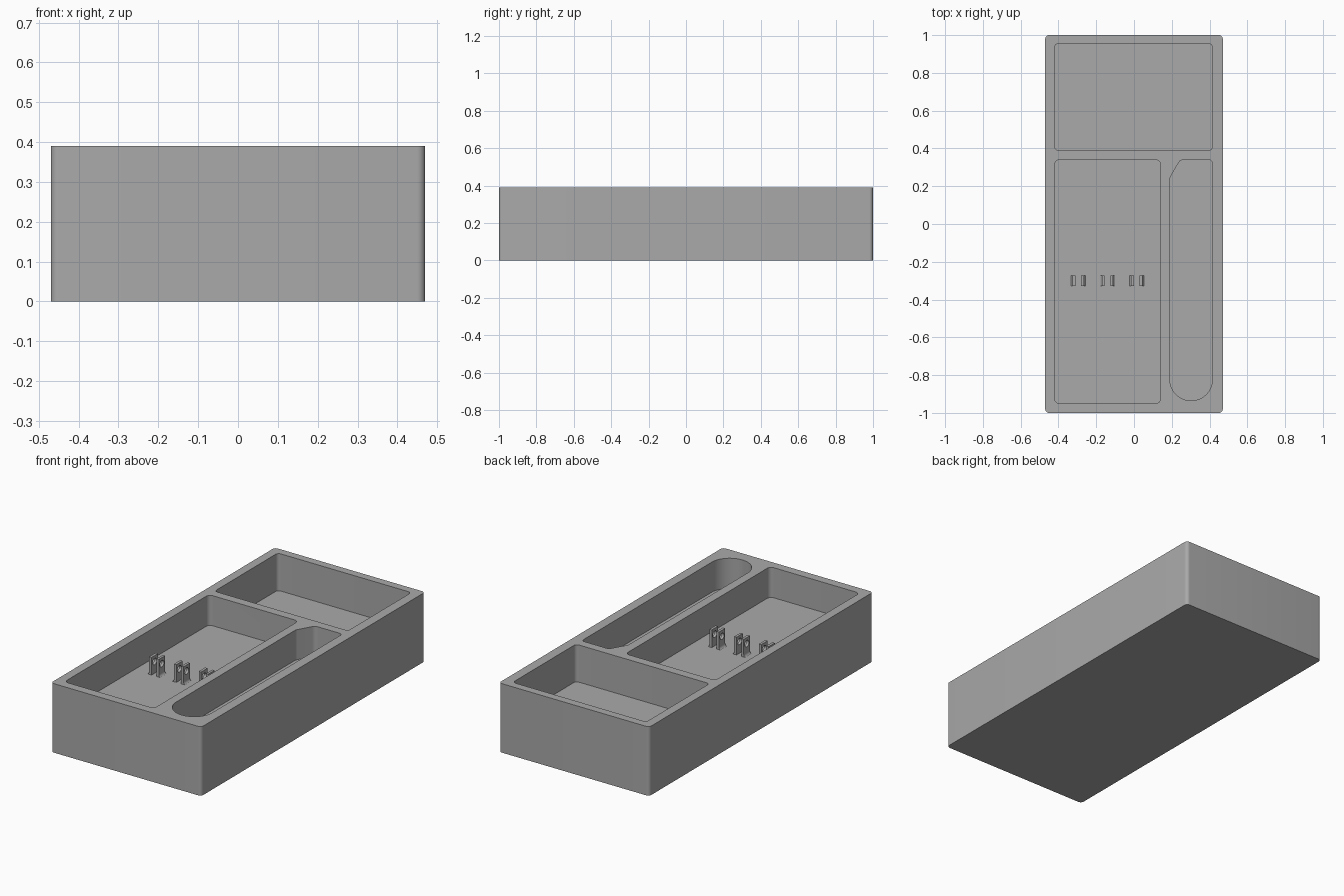
import bpy
import bmesh
from math import cos, sin, pi, radians
from mathutils import Vector

cube = bpy.data.objects.get("Cube")
if cube:
    bpy.data.objects.remove(cube, do_unlink=True)

gray = bpy.data.materials.new("plain gray")
gray.use_nodes = True
gray.diffuse_color = (0.4, 0.4, 0.4, 1)
gray.node_tree.nodes["Principled BSDF"].inputs["Base Color"].default_value = (0.4, 0.4, 0.4, 1)

HEIGHT = 0.39
TRAY_FLOOR = 0.22   # large front pocket and slot
BACK_FLOOR = 0.18   # back pocket


def rounded(corners, radii, steps=8):
    """Round the corners of a counter-clockwise outline."""
    out = []
    pts = [Vector(c) for c in corners]
    for i, (p, r) in enumerate(zip(pts, radii)):
        a = (pts[i - 1] - p).normalized()
        b = (pts[(i + 1) % len(pts)] - p).normalized()
        half = a.angle(b) / 2
        mid = p + (a + b).normalized() * (r / sin(half))
        start = p + a * (r * cos(half) / sin(half)) - mid
        sweep = pi - 2 * half
        for k in range(steps + 1):
            t = sweep * k / steps
            out.append((mid.x + start.x * cos(t) - start.y * sin(t),
                        mid.y + start.x * sin(t) + start.y * cos(t)))
    return out


def box_outline(x0, x1, y0, y1):
    return [(x0, y0), (x1, y0), (x1, y1), (x0, y1)]


def prism(name, outline, depth, place):
    """Extrude a flat outline; place maps (u, v, w) to x, y, z."""
    bm = bmesh.new()
    face = bm.faces.new([bm.verts.new(place(u, v, 0)) for u, v in outline])
    ext = bmesh.ops.extrude_face_region(bm, geom=[face])
    shift = Vector(place(0, 0, depth)) - Vector(place(0, 0, 0))
    bmesh.ops.translate(bm, vec=shift,
                        verts=[g for g in ext["geom"] if isinstance(g, bmesh.types.BMVert)])
    bmesh.ops.recalc_face_normals(bm, faces=bm.faces)
    mesh = bpy.data.meshes.new(name)
    bm.to_mesh(mesh)
    bm.free()
    mesh.materials.append(gray)
    obj = bpy.data.objects.new(name, mesh)
    bpy.context.collection.objects.link(obj)
    return obj


def upright(z):
    return lambda u, v, w: (u, v, z + w)


def cut(obj, cutter):
    """Subtract the cutter and remove it."""
    mod = obj.modifiers.new("cut", "BOOLEAN")
    mod.operation = "DIFFERENCE"
    mod.solver = "EXACT"
    mod.object = cutter
    bpy.context.view_layer.objects.active = obj
    bpy.ops.object.modifier_apply(modifier=mod.name)
    bpy.data.objects.remove(cutter, do_unlink=True)


# Tray body
tray = prism("tray", rounded(box_outline(-0.47, 0.47, -1, 1), [0.02] * 4), HEIGHT, upright(0))

# Pockets: back, large front, and slot with a round front and a clipped back corner
slot = [(0.19, -0.935), (0.415, -0.935), (0.415, 0.34), (0.245, 0.34), (0.19, 0.245)]
pockets = [
    (rounded(box_outline(-0.42, 0.415, 0.39, 0.955), [0.02] * 4), BACK_FLOOR),
    (rounded(box_outline(-0.42, 0.14, -0.95, 0.34), [0.025] * 4), TRAY_FLOOR),
    (rounded(slot, [0.112, 0.112, 0.02, 0.03, 0.03], 16), TRAY_FLOOR),
]
for outline, floor in pockets:
    cut(tray, prism("pocket_cutter", outline, HEIGHT, upright(floor)))

# Three clips, each a pair of pierced plates with a flared foot
parts = [tray]
fillet = [(0.046 - 0.016 * sin(t), 0.018 * (1 - cos(t)) - 0.002)
          for t in [k * pi / 12 for k in range(7)]]
for n, cx in enumerate((-0.295, -0.14, 0.015)):
    for side, label in ((-1, "right"), (1, "left")):
        outline = [(0.015, -0.002)] + fillet + [(0.03, 0.1), (0.015, 0.1)]
        plate = prism(f"clip_{n + 1}_{label}_plate", outline, 0.056,
                      lambda u, v, w: (cx + side * u, -0.329 + w, TRAY_FLOOR + v))
        hole = [(0.018 * cos(k * pi / 12), 0.018 * sin(k * pi / 12)) for k in range(24)]
        cut(plate, prism("hole_cutter", hole, 0.2,
                         lambda u, v, w: (cx - 0.1 + w, -0.301 + u, TRAY_FLOOR + 0.066 + v)))
        parts.append(plate)

# Smooth the rounded walls, keep the edges sharp
bpy.ops.object.select_all(action="DESELECT")
for obj in parts:
    obj.select_set(True)
bpy.context.view_layer.objects.active = tray
bpy.ops.object.shade_smooth_by_angle(angle=radians(30))
